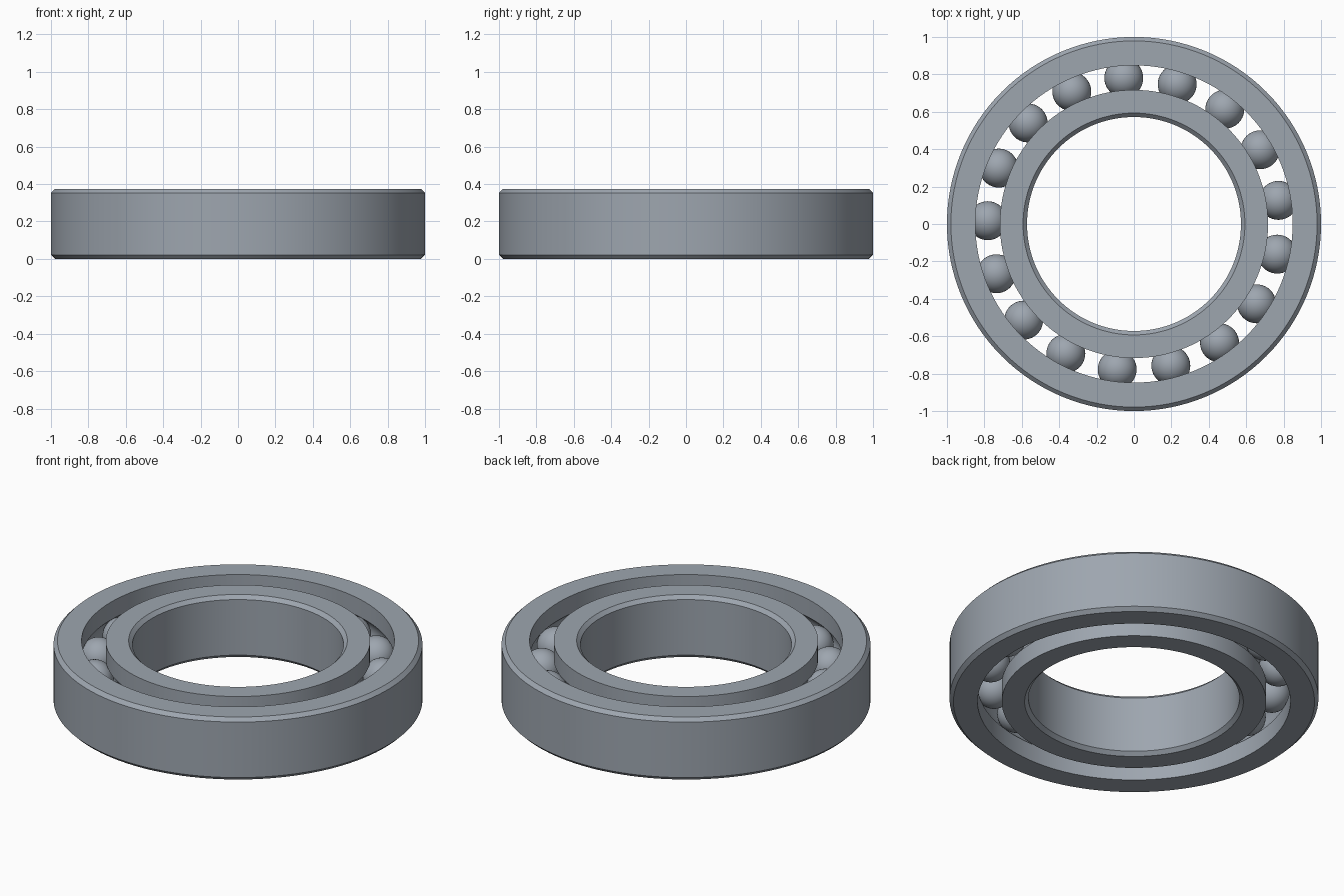
import bpy
import bmesh
from math import radians, tau, pi, sin, cos, acos
from mathutils import Vector

cube = bpy.data.objects.get("Cube")
if cube:
    bpy.data.objects.remove(cube, do_unlink=True)

HEIGHT = 0.374
MID = HEIGHT / 2
BORE, INNER_LAND, OUTER_LAND, RIM = 0.572, 0.717, 0.848, 1.0
PITCH = (INNER_LAND + OUTER_LAND) / 2
BALL_RADIUS = 0.104
BALLS = 17
CHAMFER = 0.021

steel = bpy.data.materials.new("steel_grey")
steel.use_nodes = True
colour = (0.34, 0.38, 0.43, 1)
steel.diffuse_color = colour
steel.node_tree.nodes["Principled BSDF"].inputs["Base Color"].default_value = colour


def finish(name, bm):
    """Turn a bmesh into a smooth-shaded steel object with sharp edges kept."""
    bmesh.ops.recalc_face_normals(bm, faces=bm.faces)
    mesh = bpy.data.meshes.new(name)
    bm.to_mesh(mesh)
    bm.free()
    mesh.materials.append(steel)
    obj = bpy.data.objects.new(name, mesh)
    bpy.context.collection.objects.link(obj)
    bpy.ops.object.select_all(action="DESELECT")
    obj.select_set(True)
    bpy.context.view_layer.objects.active = obj
    bpy.ops.object.shade_smooth_by_angle(angle=radians(30))
    return obj


def race(name, land, plain, side):
    """Lathe a ring: grooved on the land radius, chamfered on the plain one.
    side is the direction from the ball centre to the ring."""
    half = acos((land - PITCH) * side / BALL_RADIUS)
    steps = 14
    groove = []
    for i in range(steps + 1):
        a = half * (2 * i / steps - 1)
        groove.append((PITCH + side * BALL_RADIUS * cos(a), MID + BALL_RADIUS * sin(a)))
    profile = [(land, 0)] + groove + [
        (land, HEIGHT),
        (plain - side * CHAMFER, HEIGHT), (plain, HEIGHT - CHAMFER),
        (plain, CHAMFER), (plain - side * CHAMFER, 0)]

    bm = bmesh.new()
    verts = [bm.verts.new((r, 0, z)) for r, z in profile]
    edges = [bm.edges.new((v, verts[i - 1])) for i, v in enumerate(verts)]
    bmesh.ops.spin(bm, geom=verts + edges, cent=(0, 0, 0), axis=(0, 0, 1),
                   angle=tau, steps=128, use_merge=True)
    bmesh.ops.remove_doubles(bm, verts=bm.verts, dist=0.0001)
    return finish(name, bm)


# Rings with ball grooves
race("outer_race", OUTER_LAND, RIM, 1)
race("inner_race", INNER_LAND, BORE, -1)

# Evenly spaced balls sharing one mesh
bm = bmesh.new()
bmesh.ops.create_uvsphere(bm, u_segments=40, v_segments=20, radius=BALL_RADIUS)
first = finish("ball_1", bm)
for i in range(BALLS):
    ball = first
    if i:
        ball = bpy.data.objects.new(f"ball_{i + 1}", first.data)
        bpy.context.collection.objects.link(ball)
    a = radians(94) + tau * i / BALLS
    ball.location = Vector((PITCH * cos(a), PITCH * sin(a), MID))
